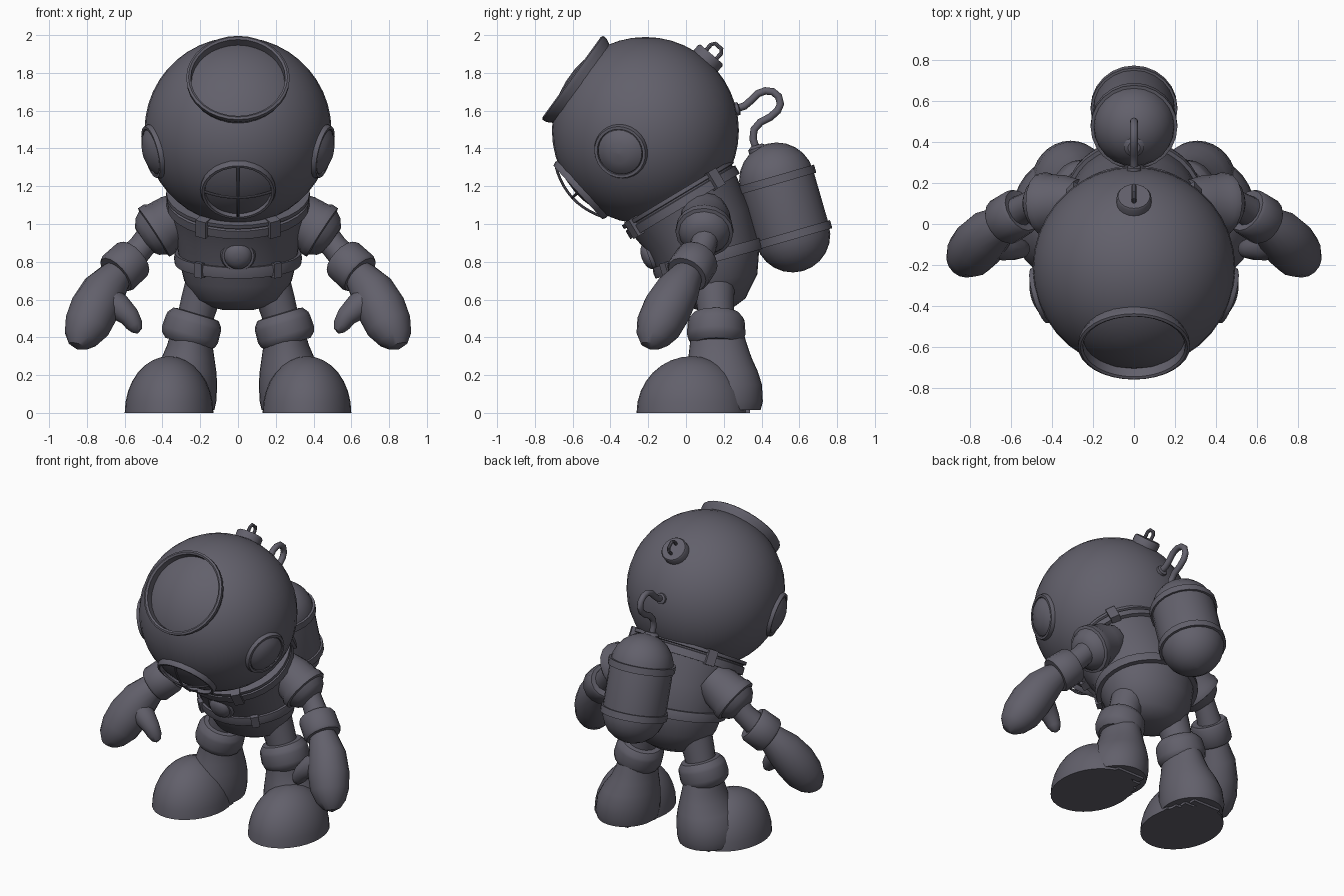
import bpy, bmesh, math
from mathutils import Vector, Matrix

V = Vector
mat = bpy.data.materials.new("dark_slate")
mat.diffuse_color = (0.122, 0.117, 0.147, 1)


def finish(name, bm, angle=35):
    bmesh.ops.remove_doubles(bm, verts=bm.verts, dist=0.0005)
    bmesh.ops.recalc_face_normals(bm, faces=bm.faces)
    for f in bm.faces:
        f.smooth = True
    me = bpy.data.meshes.new(name)
    bm.to_mesh(me)
    bm.free()
    me.set_sharp_from_angle(angle=math.radians(angle))
    me.materials.append(mat)
    ob = bpy.data.objects.new(name, me)
    bpy.context.collection.objects.link(ob)
    return ob


def skin(name, rings, closed=False):
    """Bridge equal-length rings of points and cap the ends."""
    bm = bmesh.new()
    rows = [[bm.verts.new(p) for p in r] for r in rings]
    n = len(rows[0])
    pairs = list(zip(rows, rows[1:])) + ([(rows[-1], rows[0])] if closed else [])
    for a, b in pairs:
        for i in range(n):
            j = (i + 1) % n
            bm.faces.new((a[i], a[j], b[j], b[i]))
    if not closed:
        bm.faces.new(rows[0])
        bm.faces.new(rows[-1])
    return finish(name, bm)


def circle(c, axis, r, ref, n):
    u = axis.cross(ref).normalized()
    w = axis.cross(u).normalized()
    r = max(r, 0.0008)
    return [c + (u * math.cos(k * math.tau / n) + w * math.sin(k * math.tau / n)) * r
            for k in range(n)]


def reference(axis):
    i = min(range(3), key=lambda k: abs(axis[k]))
    return V([1 if k == i else 0 for k in range(3)])


def lathe(name, origin, axis, profile, n=28, closed=False):
    """Profile of (radius, height) spun around an axis."""
    a = V(axis).normalized()
    ref = reference(a)
    return skin(name, [circle(V(origin) + a * h, a, r, ref, n) for r, h in profile], closed)


def tube(name, pts, radii, n=14):
    pts = [V(p) for p in pts]
    if not isinstance(radii, (list, tuple)):
        radii = [radii] * len(pts)
    ref = reference((pts[-1] - pts[0]).normalized())
    rings = []
    for i, p in enumerate(pts):
        t = (pts[min(i + 1, len(pts) - 1)] - pts[max(i - 1, 0)]).normalized()
        rings.append(circle(p, t, radii[i], ref, n))
    return skin(name, rings)


def oval(cx, cy, cz, tilt, rx, ry, dh=0, n=32):
    t = math.radians(tilt)
    nrm = V((0, -math.sin(t), math.cos(t)))
    v = V((0, math.cos(t), math.sin(t)))
    return [V((cx + rx * math.cos(k * math.tau / n), cy, cz))
            + v * ry * math.sin(k * math.tau / n) + nrm * dh for k in range(n)]


def clamp(name, cy, cz, tilt, rx, ry, deg, size):
    a, t = math.radians(deg), math.radians(tilt)
    rot = Matrix.Rotation(t, 4, 'X')
    loc = V((0, cy, cz)) + rot @ V((rx * math.cos(a), ry * math.sin(a), 0))
    bm = bmesh.new()
    bmesh.ops.create_cube(bm, size=1, matrix=Matrix.Translation(loc) @ rot
                          @ Matrix.Rotation(a, 4, 'Z') @ Matrix.Diagonal((*size, 1)))
    return finish(name, bm)


# helmet globe
HC, HR = V((0, -0.215, 1.495)), 0.495
bm = bmesh.new()
bmesh.ops.create_uvsphere(bm, u_segments=36, v_segments=22, radius=HR,
                          matrix=Matrix.Translation(HC))
finish("helmet", bm)

# large upper window rim
lathe("top_window_rim", HC, (0, -0.809, 0.588),
      [(0.255, 0.39), (0.258, 0.425), (0.272, 0.45), (0.274, 0.475),
       (0.262, 0.482), (0.25, 0.475), (0.245, 0.40)], 32, True)

# face window with wire guard
fn = V((0, -0.737, -0.677))
lathe("face_window_rim", HC, fn,
      [(0.195, 0.43), (0.2, 0.465), (0.192, 0.485), (0.178, 0.485), (0.17, 0.44)], 28, True)
for nm, d in (("horizontal", V((1, 0, 0))), ("vertical", fn.cross(V((1, 0, 0))))):
    ts = [k / 5 - 1 for k in range(11)]
    tube("face_guard_" + nm, [HC + fn * (0.475 + 0.05 * (1 - t * t)) + d * 0.185 * t
                              for t in ts], 0.007, 8)

# round side windows
for side, s in (("right", 1), ("left", -1)):
    ax = (s * 0.462, -0.135, -0.115)
    lathe(side + "_window_rim", HC, ax,
          [(0.14, 0.44), (0.147, 0.475), (0.14, 0.495), (0.125, 0.495), (0.12, 0.46)], 28, True)
    lathe(side + "_window_glass", HC, ax,
          [(0.125, 0.47), (0.12, 0.492), (0.095, 0.51), (0.055, 0.525), (0, 0.53)])

# top cap with handle
ca = V((0, 0.325, 0.375)).normalized()
cv = ca.cross(V((1, 0, 0)))
lathe("top_cap", HC, ca, [(0.085, 0.45), (0.085, 0.525), (0.078, 0.535), (0, 0.535)], 20)
tube("cap_handle", [HC + ca * h + cv * w for w, h in
                    ((-0.035, 0.52), (-0.036, 0.57), (-0.022, 0.59),
                     (0.022, 0.59), (0.036, 0.57), (0.035, 0.52))], 0.011, 8)

# torso
skin("torso", [oval(0, *r) for r in (
    (0.13, 0.545, 0, 0.08, 0.07), (0.13, 0.565, 0, 0.16, 0.13), (0.13, 0.60, 2, 0.225, 0.185),
    (0.14, 0.70, 8, 0.285, 0.24), (0.12, 0.82, 15.6, 0.315, 0.28),
    (0.065, 0.97, 24, 0.33, 0.295), (-0.02, 1.12, 31, 0.36, 0.32),
    (-0.045, 1.16, 31, 0.33, 0.29), (-0.06, 1.19, 31, 0.25, 0.23))])

# collar and belt bands
for nm, b, prof in (
        ("collar", (-0.02, 1.12, 31, 0.36, 0.32),
         ((-0.03, -0.03), (0.018, -0.03), (0.018, 0.018), (0.005, 0.022),
          (0.005, 0.03), (0.02, 0.034), (0.02, 0.055), (-0.03, 0.055))),
        ("belt", (0.12, 0.82, 15.6, 0.315, 0.28),
         ((-0.03, -0.03), (0.02, -0.03), (0.024, 0), (0.02, 0.03), (-0.03, 0.03)))):
    skin(nm, [oval(0, b[0], b[1], b[2], b[3] + dr, b[4] + dr, dh) for dr, dh in prof], True)
for i, deg in enumerate((-60, -120, 38, 142)):
    clamp(f"collar_clamp_{i + 1}", -0.025, 1.13, 31, 0.37, 0.33, deg, (0.055, 0.06, 0.10))
for i, deg in enumerate((-52, -128)):
    clamp(f"belt_clip_{i + 1}", 0.12, 0.82, 15.6, 0.33, 0.295, deg, (0.035, 0.05, 0.08))

# chest knob
lathe("chest_knob", (0, -0.185, 0.835), (0, -0.94, -0.34),
      [(0.09, -0.05), (0.093, 0.0), (0.085, 0.015), (0.073, 0.015), (0.07, 0.025),
       (0.05, 0.042), (0.025, 0.05), (0, 0.052)], 24)

# air tank
TO, TA = V((0, 0.5225, 1.0875)), V((0, -0.277, 0.961))
R = 0.2
dome = [(math.cos(a) * R, 0.15 + math.sin(a) * 0.2)
        for a in [k * math.pi / 12 for k in range(7)]]
lathe("air_tank", TO, TA, [(r, -h) for r, h in reversed(dome)] + dome, 24)
for nm, h in (("upper", 0.153), ("lower", -0.153)):
    lathe("tank_band_" + nm, TO, TA, [(0.19, h - 0.022), (0.212, h - 0.022),
                                      (0.212, h + 0.022), (0.19, h + 0.022)], 24, True)

# air hose and fittings
lathe("tank_nozzle", (0, 0.39, 1.36), (0, -0.3, 1), [(0.05, -0.02), (0.05, 0.045), (0.03, 0.06)], 14)
lathe("helmet_fitting", (0, 0.255, 1.605), (0, 0.95, 0.25), [(0.035, -0.02), (0.035, 0.025), (0.02, 0.03)], 14)
tube("air_hose", [(0, y, z) for y, z in (
    (0.25, 1.605), (0.31, 1.625), (0.345, 1.655), (0.38, 1.69), (0.42, 1.705), (0.46, 1.7),
    (0.49, 1.675), (0.5, 1.635), (0.485, 1.6), (0.445, 1.565), (0.395, 1.54),
    (0.36, 1.5), (0.355, 1.45), (0.375, 1.39))], 0.02, 12)

for side, s in (("right", 1), ("left", -1)):
    def m(*pts):
        return [(p[0] * s, p[1], p[2]) for p in pts]

    # shoulder ball, sleeve rim and forearm
    so, sa = m((0.40, 0.10, 0.985), (0.80, -0.05, -0.52))
    lathe(side + "_shoulder", so, sa,
          [(0.11, -0.16), (0.135, -0.08), (0.142, 0.0), (0.153, 0.02), (0.153, 0.055),
           (0.135, 0.06), (0.115, 0.095), (0.075, 0.125), (0, 0.13)], 16)
    tube(side + "_forearm", m((0.44, 0.11, 0.965), (0.51, 0.09, 0.88), (0.60, 0.04, 0.78)),
         (0.075, 0.07, 0.08))
    # wrist cuff
    co, cx = m((0.60, 0.035, 0.775), (0.67, -0.42, -0.61))
    lathe(side + "_cuff", co, cx, [(0.085, -0.07), (0.108, -0.075), (0.118, -0.06), (0.12, 0.055),
                                   (0.11, 0.07), (0.085, 0.07)], 16)
    # mitten and thumb
    tube(side + "_mitten", m((0.61, 0.03, 0.76), (0.65, 0.0, 0.72), (0.71, -0.045, 0.645),
                             (0.76, -0.10, 0.55), (0.80, -0.145, 0.46), (0.832, -0.175, 0.395),
                             (0.845, -0.185, 0.355), (0.85, -0.188, 0.335)),
         (0.07, 0.09, 0.118, 0.13, 0.122, 0.092, 0.055, 0), 16)
    tube(side + "_thumb", m((0.71, -0.08, 0.61), (0.63, -0.11, 0.56), (0.575, -0.12, 0.51),
                            (0.548, -0.122, 0.465), (0.535, -0.122, 0.435), (0.532, -0.122, 0.42)),
         (0.08, 0.07, 0.055, 0.045, 0.028, 0), 12)

    # leg and ankle ring
    tube(side + "_leg", m((0.17, 0.15, 0.68), (0.205, 0.155, 0.58), (0.245, 0.165, 0.44)),
         (0.11, 0.1, 0.09), 18)
    ao, aa = m((0.245, 0.16, 0.445), (0.06, 0.0, -0.2))
    lathe(side + "_ankle_ring", ao, aa,
          [(0.09, -0.085), (0.125, -0.08), (0.148, -0.05), (0.152, -0.03), (0.155, 0.03),
           (0.146, 0.06), (0.12, 0.085), (0.09, 0.085)], 20)

    # boot toe, heel with shaft, sole ridges
    skin(side + "_boot_toe", [
        oval(s * 0.365, 0.03, 0.3 * math.sin(a), 0, max(0.235 * math.cos(a), 0.001),
             max(0.292 * math.cos(a), 0.001)) for a in [k * math.pi / 16 for k in range(9)]])
    skin(side + "_boot_heel", [oval(s * x, y, z, 0, rx, ry) for x, y, z, rx, ry in (
        (0.31, 0.19, 0.015, 0.185, 0.205), (0.31, 0.19, 0.06, 0.195, 0.217),
        (0.30, 0.19, 0.15, 0.19, 0.212), (0.285, 0.185, 0.22, 0.17, 0.195),
        (0.265, 0.18, 0.29, 0.14, 0.168), (0.255, 0.172, 0.36, 0.12, 0.152),
        (0.248, 0.165, 0.42, 0.11, 0.14))])
    for i in range(4):
        bm = bmesh.new()
        bmesh.ops.create_cube(bm, size=1, matrix=Matrix.Translation(
            (s * 0.31, 0.13 + 0.062 * i, 0.012)) @ Matrix.Diagonal((0.34 - 0.045 * i, 0.045, 0.024, 1)))
        finish(f"{side}_sole_ridge_{i + 1}", bm)
